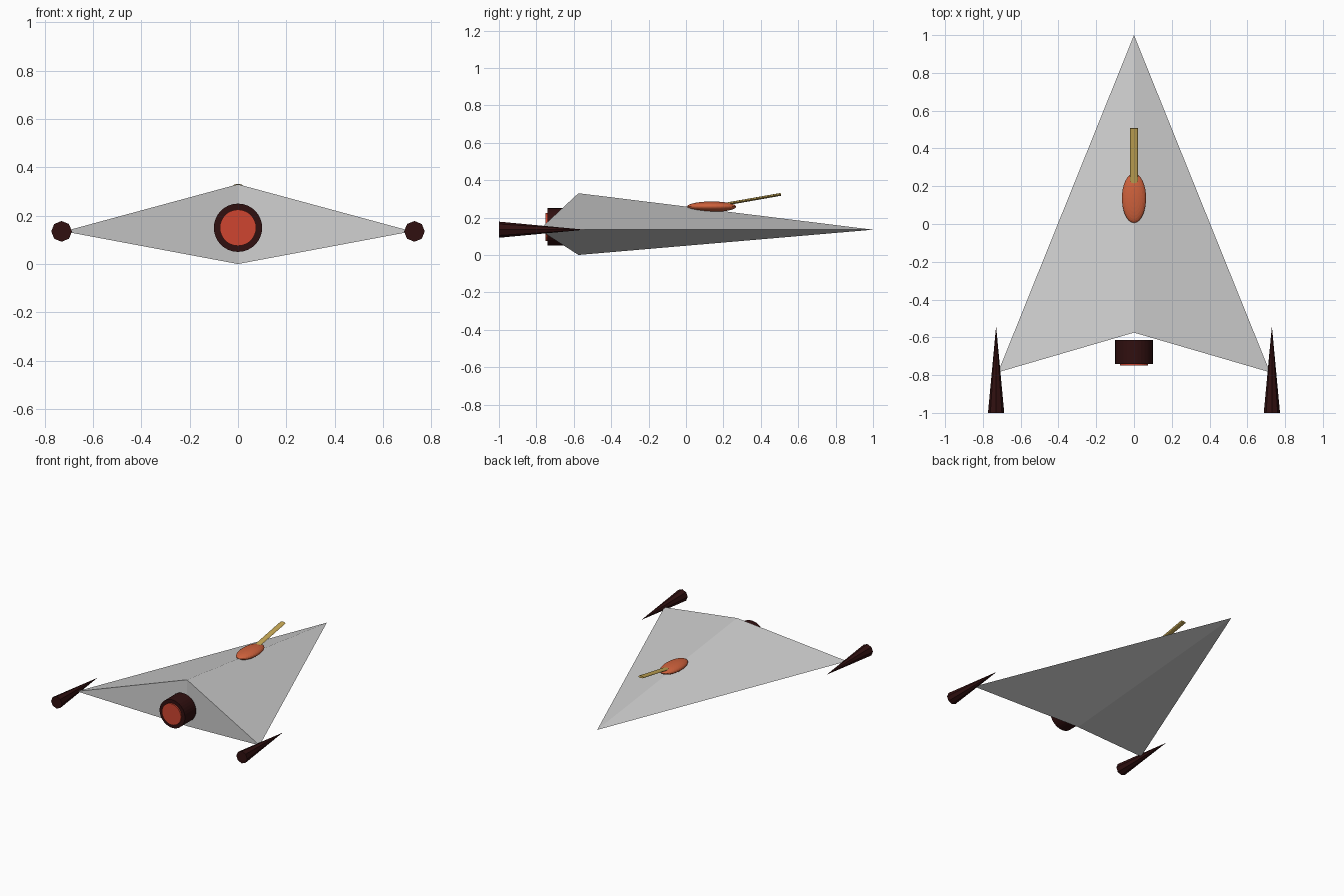
import bpy
from math import radians, pi

cube = bpy.data.objects.get("Cube")
if cube:
    bpy.data.objects.remove(cube, do_unlink=True)


def material(name, r, g, b):
    m = bpy.data.materials.new(name)
    m.use_nodes = True
    m.diffuse_color = (r, g, b, 1)
    m.node_tree.nodes["Principled BSDF"].inputs["Base Color"].default_value = (r, g, b, 1)
    return m


grey = material("light grey", 0.62, 0.62, 0.62)
maroon = material("dark maroon", 0.03, 0.005, 0.005)
red = material("glowing red", 0.62, 0.06, 0.03)
orange = material("burnt orange", 0.62, 0.12, 0.045)
gold = material("dull gold", 0.55, 0.38, 0.09)


def finish(name, mat):
    ob = bpy.context.object
    ob.name = ob.data.name = name
    ob.data.materials.append(mat)
    return ob


def cylinder(name, mat, radius, depth, location, tilt=90, sides=32):
    bpy.ops.mesh.primitive_cylinder_add(vertices=sides, radius=radius, depth=depth,
                                        location=location, rotation=(radians(tilt), 0, 0))
    return finish(name, mat)


# Swept delta hull with a notched tail
nose, right, left, ridge, keel = range(5)
points = [(0, 1, 0.135), (-0.72, -0.785, 0.135), (0.72, -0.785, 0.135),
          (0, -0.575, 0.33), (0, -0.575, 0)]
faces = [(nose, ridge, right), (nose, left, ridge), (nose, right, keel),
         (nose, keel, left), (right, ridge, keel), (left, keel, ridge)]
mesh = bpy.data.meshes.new("hull")
mesh.from_pydata(points, [], faces)
mesh.materials.append(grey)
hull = bpy.data.objects.new("hull", mesh)
bpy.context.collection.objects.link(hull)

# Wing tip spikes
for side, x in (("left", 0.73), ("right", -0.73)):
    bpy.ops.mesh.primitive_cone_add(vertices=8, radius1=0.043, radius2=0, depth=0.46,
                                    location=(x, -0.77, 0.135), rotation=(-pi / 2, 0, 0))
    finish(side + "_wing_spike", maroon)

# Tail engine and its glowing exhaust
cylinder("engine", maroon, 0.1, 0.125, (0, -0.6775, 0.15))
cylinder("exhaust", red, 0.075, 0.1, (0, -0.70, 0.15))

# Cockpit canopy
bpy.ops.mesh.primitive_uv_sphere_add(segments=32, ring_count=16, radius=1,
                                     location=(0, 0.137, 0.258))
canopy = finish("canopy", orange)
canopy.scale = (0.064, 0.131, 0.028)

# Raised flattened barrel
barrel = cylinder("barrel", gold, 0.021, 0.37, (0, 0.325, 0.292), tilt=-80, sides=8)
barrel.scale = (1, 0.36, 1)
